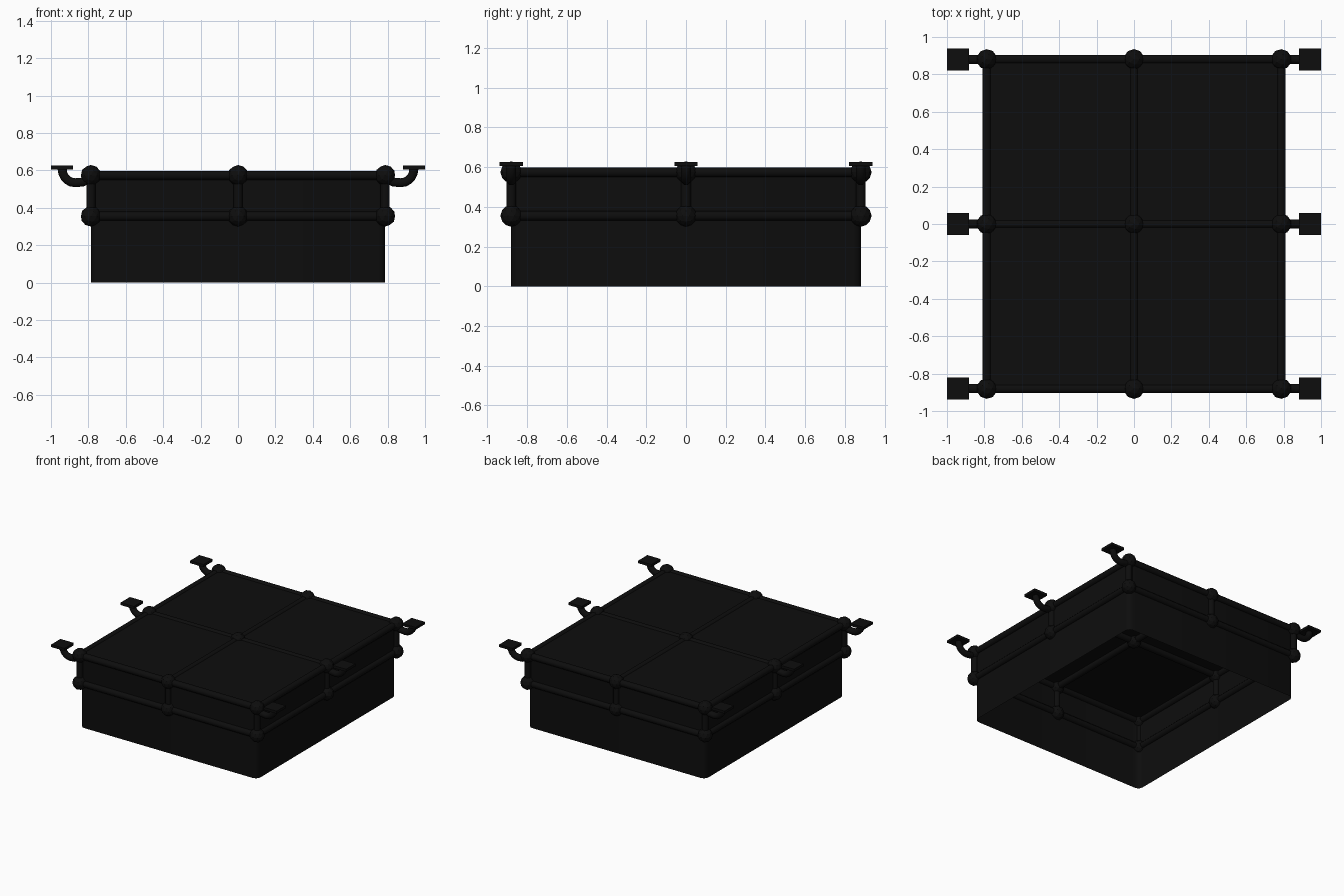
import bpy, bmesh, math
from mathutils import Vector

if "Cube" in bpy.data.objects:
    bpy.data.objects.remove(bpy.data.objects["Cube"])

W, D = 0.787, 0.88          # half width / half depth of the frame
LOW, HIGH = 0.355, 0.574    # heights of the two rail rings
R = 0.026                   # tube radius

black = bpy.data.materials.new("near_black")
black.diffuse_color = (0.004, 0.004, 0.004, 1)
black.use_nodes = True
black.node_tree.nodes["Principled BSDF"].inputs["Base Color"].default_value = black.diffuse_color


def finish(name, bm, smooth=True):
    me = bpy.data.meshes.new(name)
    bm.to_mesh(me)
    bm.free()
    ob = bpy.data.objects.new(name, me)
    bpy.context.collection.objects.link(ob)
    me.materials.append(black)
    if smooth:
        bpy.ops.object.select_all(action='DESELECT')
        ob.select_set(True)
        bpy.context.view_layer.objects.active = ob
        bpy.ops.object.shade_smooth_by_angle(angle=math.radians(50))
    return ob


def tube(bm, path, r=R, n=8):
    """Sweep an n-sided ring along a list of points, capping both ends."""
    pts = [Vector(p) for p in path]
    rings = []
    for i, p in enumerate(pts):
        t = (pts[min(i + 1, len(pts) - 1)] - pts[max(i - 1, 0)]).normalized()
        side = Vector((0, 1, 0)) if abs(t.y) < 0.9 else Vector((1, 0, 0))
        up = t.cross(side)
        rings.append([bm.verts.new(p + r * (math.cos(a) * side + math.sin(a) * up))
                      for a in (2 * math.pi * (k + 0.5) / n for k in range(n))])
    for a, b in zip(rings, rings[1:]):
        for k in range(n):
            bm.faces.new((a[k], a[(k + 1) % n], b[(k + 1) % n], b[k]))
    bm.faces.new(rings[0])
    bm.faces.new(rings[-1])
    bmesh.ops.recalc_face_normals(bm, faces=bm.faces[:])


# Open-bottomed cover: thin walls with rounded corners and a flat top
TOP = 0.588
bm = bmesh.new()
bmesh.ops.create_cube(bm, size=1)
for v in bm.verts:
    v.co = Vector((v.co.x * 2 * W, v.co.y * 2 * D, (v.co.z + 0.5) * TOP))
uprights = [e for e in bm.edges if abs(e.verts[0].co.z - e.verts[1].co.z) > 0.1]
bmesh.ops.bevel(bm, geom=uprights, offset=0.04, segments=3, profile=0.5, affect='EDGES')
bm.normal_update()
bmesh.ops.delete(bm, geom=[f for f in bm.faces if f.normal.z < -0.5], context='FACES')
finish("cover", bm)

# Rails: two rings plus a cross over the top
bm = bmesh.new()
for z in (LOW, HIGH):
    for y in (-D, D):
        tube(bm, [(-W, y, z), (W, y, z)])
    for x in (-W, W):
        tube(bm, [(x, -D, z), (x, D, z)])
tube(bm, [(-W, 0, HIGH), (W, 0, HIGH)])
tube(bm, [(0, -D, HIGH), (0, D, HIGH)])
finish("rails", bm)

# Posts and ball joints on the outer grid points
posts, balls = bmesh.new(), bmesh.new()


def ball(x, y, z):
    g = bmesh.ops.create_icosphere(balls, subdivisions=2, radius=0.055)
    bmesh.ops.translate(balls, verts=g['verts'], vec=(x, y, z))


for x in (-W, 0, W):
    for y in (-D, 0, D):
        ball(x, y, HIGH)
        if x or y:
            ball(x, y, LOW)
            tube(posts, [(x, y, LOW), (x, y, HIGH)])
finish("posts", posts)
finish("ball_joints", balls, smooth=False)

# Side brackets: curved arms ending in square pads
arms, pads = bmesh.new(), bmesh.new()
for s in (-1, 1):
    for y in (-D, 0, D):
        path = [(s * W, y, 0.56), (s * 0.83, y, 0.538)]
        for k in range(6):
            a = math.radians(18 * k)
            path.append((s * (0.87 + 0.07 * math.sin(a)), y, 0.607 - 0.073 * math.cos(a)))
        path.append((s * 0.94, y, 0.614))
        tube(arms, path)
        g = bmesh.ops.create_cube(pads, size=1)
        for v in g['verts']:
            v.co = Vector((v.co.x * 0.117 + s * 0.9415, v.co.y * 0.117 + y, v.co.z * 0.02 + 0.615))
finish("bracket_arms", arms)
finish("bracket_pads", pads, smooth=False)
